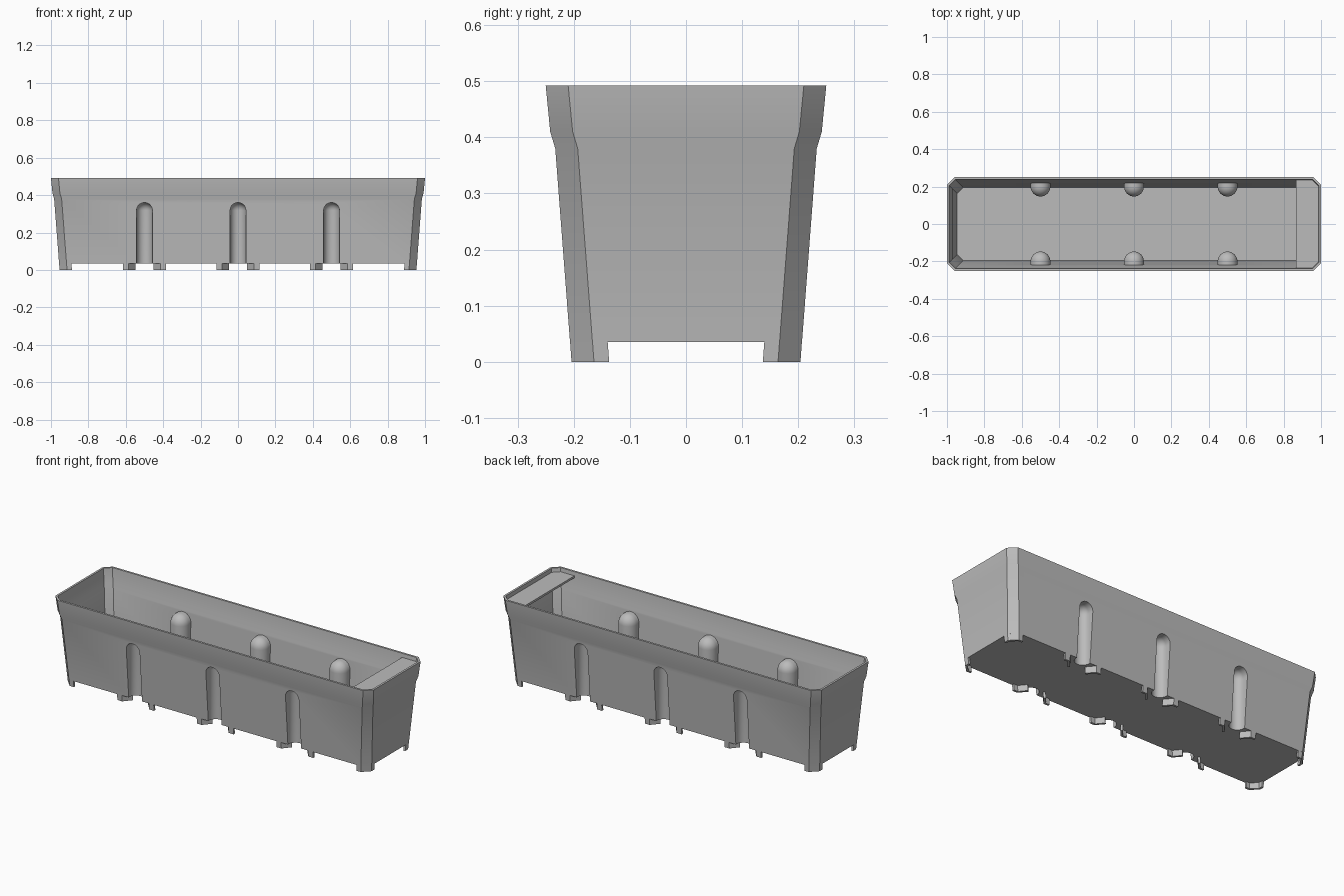
import bpy
import bmesh
from mathutils import Vector

if "Cube" in bpy.data.objects:
    bpy.data.objects.remove(bpy.data.objects["Cube"], do_unlink=True)

WALL = 0.012      # wall thickness
FLOOR = 0.035     # underside of the floor
CHAMFER = 0.04
GROOVES = (-0.5, 0, 0.5)
PROFILE = [(FLOOR, 0.2067), (0.38, 0.233), (0.41, 0.242), (0.492, 0.25)]

grey = bpy.data.materials.new("grey plastic")
grey.use_nodes = True
colour = (0.5, 0.5, 0.5, 1)
grey.diffuse_color = colour
grey.node_tree.nodes["Principled BSDF"].inputs["Base Color"].default_value = colour


def make_object(name, bm):
    bmesh.ops.recalc_face_normals(bm, faces=bm.faces)
    mesh = bpy.data.meshes.new(name)
    bm.to_mesh(mesh)
    bm.free()
    mesh.materials.append(grey)
    obj = bpy.data.objects.new(name, mesh)
    bpy.context.collection.objects.link(obj)
    return obj


def loft(bm, rings):
    """Skin a stack of equal vertex loops and cap both ends."""
    loops = [[bm.verts.new(p) for p in ring] for ring in rings]
    n = len(loops[0])
    for a, b in zip(loops, loops[1:]):
        for i in range(n):
            j = (i + 1) % n
            bm.faces.new((a[i], a[j], b[j], b[i]))
    bm.faces.new(loops[0])
    bm.faces.new(loops[-1])


def octagon(half_y, c, z):
    x, y = half_y + 0.75, half_y
    return [(x, c - y, z), (x, y - c, z), (x - c, y, z), (c - x, y, z),
            (-x, y - c, z), (-x, c - y, z), (c - x, -y, z), (x - c, -y, z)]


def tub(name, profile, c):
    bm = bmesh.new()
    loft(bm, [octagon(y, c, z) for z, y in profile])
    return make_object(name, bm)


def groove_form(name, x, side, radius, low):
    """Upright round-topped form, stretched outwards through the wall."""
    bm = bmesh.new()
    bmesh.ops.create_uvsphere(bm, u_segments=32, v_segments=16, radius=radius)
    top = [v.co.copy() for v in bm.verts if v.co.z > -0.001]
    bm.clear()
    for co in top:
        for y in (0.2, 0.3):
            bm.verts.new(co + Vector((x, side * y, 0.318)))
            if co.z < 0.001:
                bm.verts.new((co.x + x, co.y + side * y, low))
    bmesh.ops.remove_doubles(bm, verts=bm.verts, dist=0.00001)
    hull = bmesh.ops.convex_hull(bm, input=bm.verts)
    junk = {v for v in hull["geom_interior"] + hull["geom_unused"]
            if isinstance(v, bmesh.types.BMVert)}
    bmesh.ops.delete(bm, geom=list(junk), context="VERTS")
    bmesh.ops.dissolve_limit(bm, angle_limit=0.002, verts=bm.verts, edges=bm.edges)
    return make_object(name, bm)


def carve(target, cutters):
    for cutter in cutters:
        cutter.hide_render = True
        mod = target.modifiers.new("carve", "BOOLEAN")
        mod.operation = "DIFFERENCE"
        mod.solver = "EXACT"
        mod.object = cutter
    graph = bpy.context.evaluated_depsgraph_get()
    mesh = bpy.data.meshes.new_from_object(target.evaluated_get(graph))
    target.modifiers.clear()
    target.data = mesh
    for cutter in cutters:
        bpy.data.objects.remove(cutter, do_unlink=True)


def smooth(obj):
    bpy.ops.object.select_all(action="DESELECT")
    obj.select_set(True)
    bpy.context.view_layer.objects.active = obj
    bpy.ops.object.shade_smooth_by_angle(angle=0.5)


# Hollow tub with bulges left standing inside, grooves cut outside
inner = [(z, y - WALL) for z, y in PROFILE]
inner[0] = (FLOOR + WALL, inner[0][1] + 0.001)
inner[-1] = (0.50, inner[-1][1] + 0.001)
cavity = tub("cavity", inner, CHAMFER - 0.586 * WALL)
places = [(x, s) for x in GROOVES for s in (-1, 1)]
carve(cavity, [groove_form("bulge", x, s, 0.053, 0.02) for x, s in places])
planter = tub("planter_tub", PROFILE, CHAMFER)
carve(planter, [cavity] + [groove_form("groove", x, s, 0.042, -0.02) for x, s in places])
smooth(planter)

# Ledge across the +x end, just below the rim
bm = bmesh.new()
y, x, c = 0.238, 0.988, 0.035
outline = [(0.866, -y), (x - c, -y), (x, c - y), (x, y - c), (x - c, y), (0.866, y)]
loft(bm, [[(px, py, z) for px, py in outline] for z in (0.458, 0.47)])
make_object("end_ledge", bm)


def foot(name, outer, inside, lean, sx, sy, x=0):
    """Thin bent skirt piece, leaning out slightly towards its top."""
    path = outer + inside[::-1]
    bm = bmesh.new()
    loft(bm, [[(x + sx * (px + lean * t), sy * (py + t), z) for px, py in path]
              for z, t in ((0, 0), (FLOOR + 0.002, 0.0027))])
    make_object(name, bm)


# Corner feet and the bent feet either side of each groove
X, Y, K = 0.954, 0.204, 0.586 * WALL
corner_out = [(0.888, Y), (X - CHAMFER, Y), (X, Y - CHAMFER), (X, 0.137)]
corner_in = [(0.888, Y - WALL), (X - CHAMFER - WALL + K, Y - WALL),
             (X - WALL, Y - CHAMFER - WALL + K), (X - WALL, 0.137)]
bent_out = [(0.115, Y), (0.085, Y), (0.048, 0.16)]
bent_in = [(0.115, Y - WALL), (0.09, Y - WALL), (0.058, 0.152)]
for sx in (-1, 1):
    for sy in (-1, 1):
        foot("corner_foot", corner_out, corner_in, 1, sx, sy)
        for gx in GROOVES:
            foot("groove_foot", bent_out, bent_in, 0, sx, sy, gx)
